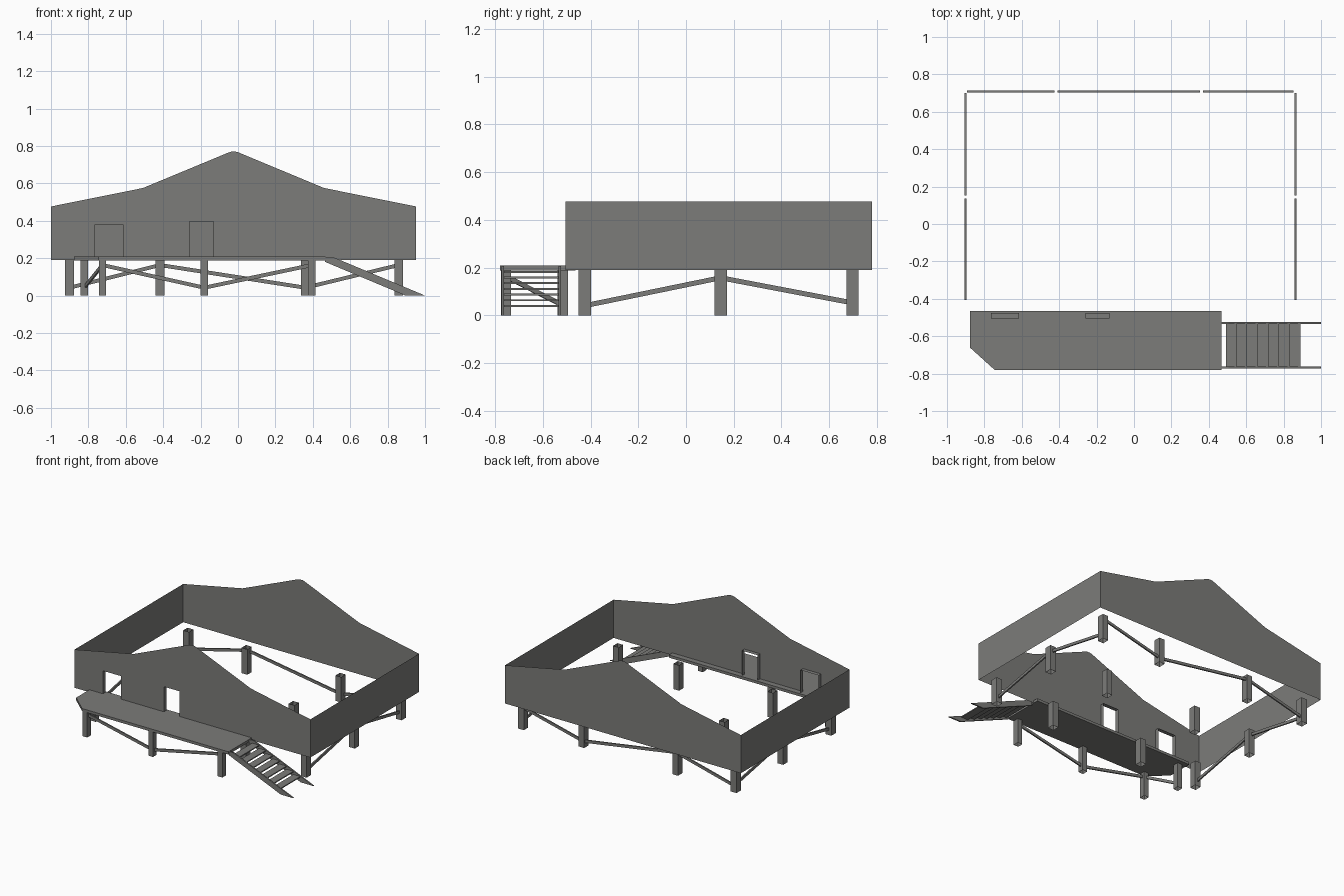
import bpy
from mathutils import Vector

if "Cube" in bpy.data.objects:
    bpy.data.objects.remove(bpy.data.objects["Cube"])

grey = bpy.data.materials.new("weathered grey")
grey.diffuse_color = (0.2, 0.2, 0.192, 1)
grey.use_nodes = True
grey.node_tree.nodes["Principled BSDF"].inputs["Base Color"].default_value = grey.diffuse_color


def mesh_object(name, verts, faces):
    me = bpy.data.meshes.new(name)
    me.from_pydata(verts, [], faces)
    me.materials.append(grey)
    ob = bpy.data.objects.new(name, me)
    bpy.context.collection.objects.link(ob)
    return ob


def quads(name, quad_list):
    """Object made of separate quads."""
    verts = [v for q in quad_list for v in q]
    faces = [tuple(range(i, i + 4)) for i in range(0, len(verts), 4)]
    return mesh_object(name, verts, faces)


def prism(name, outline, offset):
    """Closed prism: outline points pushed along an offset vector."""
    n = len(outline)
    low = [Vector(p) for p in outline]
    verts = low + [p + Vector(offset) for p in low]
    faces = [tuple(reversed(range(n))), tuple(range(n, 2 * n))]
    faces += [(i, (i + 1) % n, (i + 1) % n + n, i + n) for i in range(n)]
    return mesh_object(name, verts, faces)


def post(name, x, y, w, d, h=0.19):
    """Square post, open at both ends."""
    c = [(x - w / 2, y - d / 2), (x + w / 2, y - d / 2),
         (x + w / 2, y + d / 2), (x - w / 2, y + d / 2)]
    verts = [(a, b, z) for z in (0, h) for a, b in c]
    mesh_object(name, verts, [(i, (i + 1) % 4, (i + 1) % 4 + 4, i + 4) for i in range(4)])


def brace(name, a, b, gap=0.008, w=0.01, h=0.021):
    """Slanted beam between two points with vertical ends."""
    a, b = Vector(a), Vector(b)
    run = Vector((b.x - a.x, b.y - a.y, 0)).normalized()
    step = (b - a).normalized() * gap
    a, b = a + step, b - step
    side = Vector((-run.y, run.x, 0)) * w / 2
    up = Vector((0, 0, h / 2))
    prism(name, [a + side - up, a - side - up, a - side + up, a + side + up], b - a)


# House walls: thin sheets with a kinked gable front and back
X0, X1, Y0, Y1, ZB, ZE = -1.0, 0.953, -0.505, 0.78, 0.19, 0.476
gable = [(X0, ZE), (-0.508, 0.575), (-0.05, 0.765), (-0.036, 0.769),
         (-0.011, 0.769), (0.003, 0.765), (0.46, 0.575), (X1, ZE)]
doors = [(-0.765, -0.615, 0.208, 0.38), (-0.26, -0.13, 0.208, 0.396)]


def top(x):
    for (xa, za), (xb, zb) in zip(gable, gable[1:]):
        if xa <= x <= xb:
            return za + (zb - za) * (x - xa) / (xb - xa)


def strip(xa, xb, y, z0=None, z1=None):
    la, lb = (ZB, ZB) if z0 is None else (z0, z0)
    ha, hb = (top(xa), top(xb)) if z1 is None else (z1, z1)
    return [(xa, y, la), (xb, y, lb), (xb, y, hb), (xa, y, ha)]


xs = sorted([x for x, z in gable] + [x for d in doors for x in d[:2]])
front = []
for xa, xb in zip(xs, xs[1:]):
    door = next((d for d in doors if d[0] <= xa and xb <= d[1]), None)
    if door:
        front += [strip(xa, xb, Y0, None, door[2]), strip(xa, xb, Y0, door[3])]
    else:
        front.append(strip(xa, xb, Y0))
quads("front_wall", front)
mesh_object("back_wall", [(X0, Y1, ZB), (X1, Y1, ZB)] + [(x, Y1, z) for x, z in reversed(gable)],
            [tuple(reversed(range(len(gable) + 2)))])
quads("right_wall", [[(X1, Y0, ZB), (X1, Y1, ZB), (X1, Y1, ZE), (X1, Y0, ZE)]])
quads("left_wall", [[(X0, Y1, ZB), (X0, Y0, ZB), (X0, Y0, ZE), (X0, Y1, ZE)]])

# Door reveals running inward from the front wall
for i, (xa, xb, za, zb) in enumerate(doors):
    c = [(xa, za), (xa, zb), (xb, zb), (xb, za)]
    quads(f"door_reveal_{i}", [[(p[0], Y0, p[1]), (q[0], Y0, q[1]),
                                (q[0], Y0 + 0.03, q[1]), (p[0], Y0 + 0.03, p[1])]
                               for p, q in zip(c, c[1:])])

# Deck with one clipped corner
prism("deck", [(x, y, 0.188) for x, y in [(-0.745, -0.78), (0.467, -0.78), (0.467, -0.464),
                                          (-0.878, -0.464), (-0.878, -0.66)]], (0, 0, 0.02))

# House posts in a grid
PX, PY = (-0.901, -0.417, 0.36, 0.86), (-0.425, 0.145, 0.698)
for i, x in enumerate(PX):
    for j, y in enumerate(PY):
        post(f"house_post_{i}_{j}", x, y, 0.047, 0.052)

# Deck posts
deck_posts = [(-0.822, -0.517), (-0.725, -0.755), (-0.18, -0.755), (0.395, -0.755)]
for i, (x, y) in enumerate(deck_posts):
    post(f"deck_post_{i}", x, y, 0.039, 0.043)

# Zigzag braces: back, both sides, and along the deck
LO, HI = 0.042, 0.163
for i in range(3):
    za, zb = (LO, HI) if i % 2 == 0 else (HI, LO)
    brace(f"back_brace_{i}", (PX[i], 0.709, za), (PX[i + 1], 0.709, zb))
    (xa, ya), (xb, yb) = deck_posts[i], deck_posts[i + 1]
    brace(f"deck_brace_{i}", (xa, ya, za), (xb, yb, zb))
for side, x in (("left", PX[0]), ("right", PX[3] + 0.003)):
    brace(f"{side}_brace_front", (x, -0.415, LO), (x, PY[1], 0.157))
    brace(f"{side}_brace_rear", (x, PY[1], 0.157), (x, PY[2] + 0.01, 0.05))

# Stairs: two stringers and seven open treads
stringer = [(0.465, 0.18), (0.895, 0.0), (1.0, 0.0), (0.505, 0.207), (0.465, 0.207)]
for i, y in enumerate((-0.773, -0.535)):
    prism(f"stringer_{i}", [(x, y, z) for x, z in stringer], (0, 0.01, 0))
for i in range(7):
    x, z = 0.491 + 0.057 * i, 0.178 - 0.0238 * i
    prism(f"tread_{i}", [(x, -0.763, z), (x + 0.057, -0.763, z),
                         (x + 0.057, -0.535, z), (x, -0.535, z)], (0, 0, 0.008))
